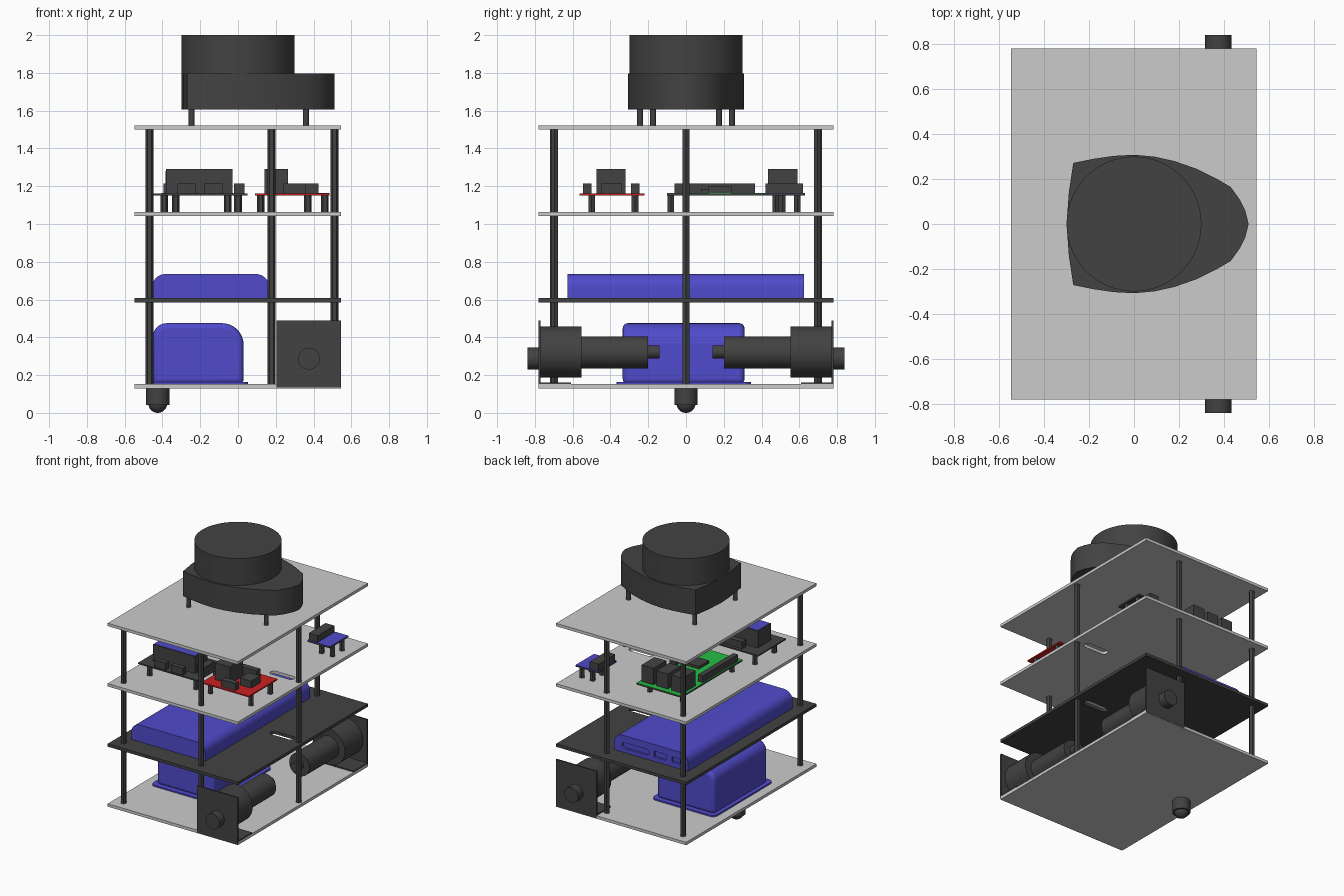
import bpy, bmesh, math
from mathutils import Vector

if "Cube" in bpy.data.objects:
    bpy.data.objects.remove(bpy.data.objects["Cube"])

def mat(name, rgb):
    m = bpy.data.materials.new(name)
    m.diffuse_color = (*rgb, 1)
    m.use_nodes = True
    m.node_tree.nodes["Principled BSDF"].inputs["Base Color"].default_value = m.diffuse_color
    return m

DARK = mat("dark", (.055, .055, .055))
BLUE = mat("blue", (.08, .07, .6))
RED = mat("red", (.6, .015, .015))
GREEN = mat("green", (.02, .5, .06))

def finish(name, bm, m=None, smooth=False):
    bmesh.ops.recalc_face_normals(bm, faces=bm.faces)
    me = bpy.data.meshes.new(name)
    bm.to_mesh(me)
    bm.free()
    ob = bpy.data.objects.new(name, me)
    bpy.context.collection.objects.link(ob)
    if m:
        me.materials.append(m)
    if smooth:
        bpy.ops.object.select_all(action='DESELECT')
        ob.select_set(True)
        bpy.context.view_layer.objects.active = ob
        bpy.ops.object.shade_smooth_by_angle(angle=math.radians(32))
    return ob

def prism(name, pts, axis, lo, hi, m=None, smooth=False):
    """Extrude a 2D outline (XY along z, or XZ along y)."""
    bm = bmesh.new()
    place = (lambda a, b: (a, b, lo)) if axis == 'z' else (lambda a, b: (a, lo, b))
    f = bm.faces.new([bm.verts.new(place(a, b)) for a, b in pts])
    ext = bmesh.ops.extrude_face_region(bm, geom=[f])
    d = Vector((0, 0, hi - lo)) if axis == 'z' else Vector((0, hi - lo, 0))
    bmesh.ops.translate(bm, vec=d, verts=[v for v in ext['geom'] if isinstance(v, bmesh.types.BMVert)])
    return finish(name, bm, m, smooth)

def box(name, x0, x1, y0, y1, z0, z1, m=None):
    return prism(name, [(x0, y0), (x1, y0), (x1, y1), (x0, y1)], 'z', z0, z1, m)

def arc(cx, cy, r, a0, a1, n):
    return [(cx + r * math.cos(math.radians(a0 + (a1 - a0) * i / n)),
             cy + r * math.sin(math.radians(a0 + (a1 - a0) * i / n))) for i in range(n + 1)]

def rod(name, a, b, r, axis, lo, hi, m=DARK, n=32):
    return prism(name, arc(a, b, r, 0, 360, n)[:-1], axis, lo, hi, m, n > 8)

def capsule(x0, x1, y, r):
    return arc(x1 - r, y, r, -90, 90, 10) + arc(x0 + r, y, r, 90, 270, 10)

def cut(ob, cutter):
    mod = ob.modifiers.new("cut", 'BOOLEAN')
    mod.object, mod.operation, mod.solver = cutter, 'DIFFERENCE', 'EXACT'
    cutter.hide_render = True
    cutter.hide_set(True)

def bevel(ob, w, seg=4):
    mod = ob.modifiers.new("bevel", 'BEVEL')
    mod.width, mod.segments, mod.limit_method = w, seg, 'ANGLE'
    mod.angle_limit = math.radians(50)

# Four deck plates, the middle two with a cable slot
for name, z, m, slot in (("bottom_deck", .13, None, 0), ("battery_deck", .585, DARK, 1),
                         ("electronics_deck", 1.042, None, 1), ("top_deck", 1.5, None, 0)):
    deck = box(name, -.548, .545, -.78, .78, z, z + .022, m)
    if slot:
        cut(deck, prism(name + "_slot_cutter", capsule(.26, .46, .02, .028), 'z', z - .05, z + .07))

# Hexagonal posts between the decks
for z0, z1 in ((.152, .585), (.607, 1.042), (1.064, 1.5)):
    for x, y in ((-.468, -.703), (-.468, .703), (.178, -.695), (.178, .695), (.51, 0)):
        rod("deck_post", x, y, .021, 'z', z0, z1, n=6)

# Scanner: teardrop base, round head, four legs
side = [(.495, .06), (.47, .11), (.43, .165), (.37, .2), (.28, .245), (.18, .28),
        (.09, .3), (0, .308), (-.09, .303), (-.18, .29), (-.27, .272), (-.29, .14)]
outline = [(.51, 0)] + side + [(-.3, 0)] + [(x, -y) for x, y in reversed(side)]
prism("scanner_base", outline, 'z', 1.607, 1.797, DARK, True)
rod("scanner_head", 0, 0, .3, 'z', 1.797, 2.0, n=64)
for s in (-1, 1):
    rod("scanner_leg", -.245, s * .243, .016, 'z', 1.522, 1.607, n=16)
    rod("scanner_leg", .36, s * .175, .016, 'z', 1.522, 1.607, n=16)

# Circuit boards on small spacers: outline, spacer positions, top colour
def board(name, x0, x1, y0, y1, xs, ys, top):
    edge = RED if top is RED else DARK
    box(name, x0, x1, y0, y1, 1.152, 1.162, edge)
    if top not in (RED, DARK):
        box(name + "_face", x0, x1, y0, y1, 1.162, 1.165, top)
    for x in xs:
        for y in ys:
            rod(name + "_spacer", x, y, .02, 'z', 1.064, 1.152, n=6)

board("relay_board", -.45, .05, -.555, -.22, (-.39, 0), (-.5, -.27), DARK)
board("driver_board", .09, .485, -.563, -.22, (.12, .46), (-.5, -.27), RED)
board("computer_board", -.405, -.025, -.1, .63, (-.33, -.055), (-.08, .51), GREEN)
board("sensor_board", .295, .485, .41, .63, (.37, .46), (.475, .59), BLUE)

# Components standing on the boards
for name, x0, x1, y0, y1, z1 in (
        ("relay_block", -.38, -.03, -.475, -.32, 1.29),
        ("relay_terminal", -.32, -.225, -.545, -.508, 1.215),
        ("relay_terminal", -.18, -.08, -.545, -.508, 1.215),
        ("relay_header", -.3, -.1, -.29, -.245, 1.215),
        ("relay_plug", -.02, .035, -.46, -.33, 1.215),
        ("driver_heatsink", .14, .265, -.475, -.32, 1.29),
        ("driver_terminal", .24, .36, -.545, -.5, 1.215),
        ("driver_terminal", .33, .425, -.45, -.34, 1.215),
        ("driver_header", .22, .36, -.29, -.245, 1.215),
        ("network_port", -.14, -.04, .435, .59, 1.29),
        ("data_port", -.26, -.165, .435, .59, 1.28),
        ("data_port", -.385, -.29, .435, .59, 1.28),
        ("pin_header", -.395, -.355, -.06, .365, 1.215),
        ("processor_chip", -.25, -.13, .08, .2, 1.185),
        ("video_socket", -.085, -.03, .12, .24, 1.2),
        ("sensor_socket", .3, .375, .42, .62, 1.215)):
    box(name, x0, x1, y0, y1, 1.162, z1, DARK)
box("relay_cover", -.375, -.035, -.47, -.325, 1.289, 1.292, BLUE)

# Power bank with rounded top and sockets in its rear end
profile = [(-.455, .607), (.165, .607)] + arc(.095, .665, .07, 0, 90, 8) + arc(-.385, .665, .07, 90, 180, 8)
bank = prism("power_bank", profile, 'y', -.628, .626, BLUE, True)
cut(bank, prism("long_socket_cutter", capsule(-.13, .1, .66, .022), 'y', .61, .66))
cut(bank, box("wide_socket_cutter", -.27, -.17, .61, .66, .64, .685))
cut(bank, box("small_socket_cutter", -.39, -.32, .61, .66, .643, .68))

# Domed main battery case with a thin foot flange
profile = [(-.452, .152), (.03, .152)] + arc(-.085, .36, .115, 0, 90, 10) + arc(-.377, .4, .075, 90, 180, 8)
case = prism("battery_case", profile, 'y', -.335, .31, BLUE, True)
bevel(case, .028)
rim = []
for cx, cy, a in ((.015, .305, 0), (-.44, .305, 90), (-.44, -.33, 180), (.015, -.33, 270)):
    rim += arc(cx, cy, .038, a, a + 90, 6)
prism("battery_flange", rim, 'z', .152, .163, BLUE, True)

# Geared motors on L brackets, mirrored left and right
for s in (-1, 1):
    def along(name, z, r, y0, y1):
        rod(name, .375, z, r, 'y', s * y0, s * y1, n=40)
    plate = sorted((s * .77, s * .782))
    box("motor_bracket", .205, .545, *plate, .135, .49, DARK)
    box("bracket_foot", .205, .545, *sorted((s * .61, s * .77)), .152, .162, DARK)
    along("gearbox", .322, .135, .553, .772)
    along("motor_body", .32, .085, .2, .553)
    along("motor_encoder", .322, .034, .14, .2)
    along("wheel_hub", .287, .058, .775, .84)

# Ball caster under the rear
rod("caster_housing", -.425, 0, .062, 'z', .042, .13)
bm = bmesh.new()
bmesh.ops.create_uvsphere(bm, u_segments=24, v_segments=16, radius=.05)
bmesh.ops.translate(bm, vec=(-.425, 0, .05), verts=bm.verts)
finish("caster_ball", bm, DARK, True)
